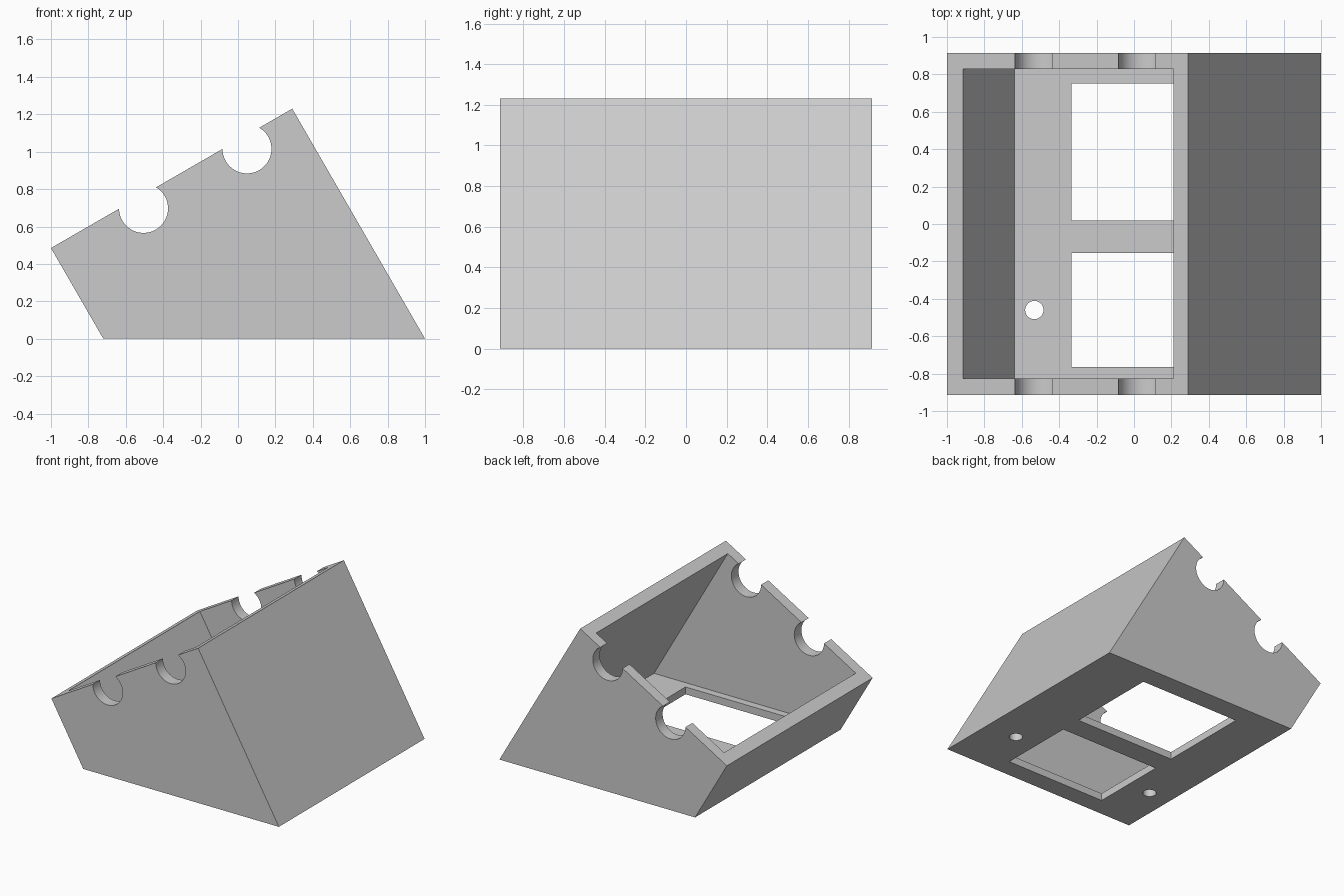
import bpy
import bmesh
from math import cos, sin, pi

cube = bpy.data.objects.get("Cube")
if cube:
    bpy.data.objects.remove(cube, do_unlink=True)

grey = bpy.data.materials.new("plain grey")
grey.use_nodes = True
colour = (0.6, 0.6, 0.6, 1)
grey.diffuse_color = colour
grey.node_tree.nodes["Principled BSDF"].inputs["Base Color"].default_value = colour


def prism(name, points, low, high, place):
    """Extrude a 2D outline from low to high; place maps (a, b, depth) to xyz."""
    bm = bmesh.new()
    face = bm.faces.new([bm.verts.new(place(a, b, low)) for a, b in points])
    shift = [q - p for p, q in zip(place(0, 0, low), place(0, 0, high))]
    moved = bmesh.ops.extrude_face_region(bm, geom=[face])["geom"]
    bmesh.ops.translate(bm, vec=shift, verts=[v for v in moved if isinstance(v, bmesh.types.BMVert)])
    bmesh.ops.recalc_face_normals(bm, faces=bm.faces)
    mesh = bpy.data.meshes.new(name)
    bm.to_mesh(mesh)
    bm.free()
    mesh.materials.append(grey)
    obj = bpy.data.objects.new(name, mesh)
    bpy.context.collection.objects.link(obj)
    return obj


def along_y(a, b, d):
    return (a, d, b)


def along_z(a, b, d):
    return (a, b, d)


def circle(x, y, r, count):
    return [(x + r * cos(2 * pi * i / count), y + r * sin(2 * pi * i / count)) for i in range(count)]


def cut(body, cutter):
    cutter.hide_render = True
    mod = body.modifiers.new(cutter.name, 'BOOLEAN')
    mod.operation = 'DIFFERENCE'
    mod.solver = 'EXACT'
    mod.object = cutter
    bpy.context.view_layer.objects.active = body
    bpy.ops.object.modifier_apply(modifier=mod.name)
    bpy.data.objects.remove(cutter, do_unlink=True)


# Wedge-shaped tray with its open rim tilted
depth = 0.915
tray = prism("tilted_tray", [(-1, 0.485), (-0.72, 0), (1, 0), (0.29, 1.23)], -depth, depth, along_y)

# Cavity, carried past the rim along the wall direction
cavity = [(-1.015, 0.707), (-0.64, 0.058), (0.859, 0.058), (0.11, 1.357)]
cut(tray, prism("cavity_cutter", cavity, -0.825, 0.828, along_y))

# Round notches through both side walls
for x, z in [(-0.505, 0.697), (0.048, 1.015)]:
    cut(tray, prism("notch_cutter", circle(x, z, 0.131, 64), -1.1, 1.1, along_y))

# Two windows in the floor
for y0, y1 in [(0.018, 0.75), (-0.765, -0.155)]:
    outline = [(-0.335, y0), (0.54, y0), (0.54, y1), (-0.335, y1)]
    cut(tray, prism("window_cutter", outline, -0.1, 0.2, along_z))

# Screw holes in the floor
for x in (-0.533, 0.733):
    cut(tray, prism("screw_hole_cutter", circle(x, -0.46, 0.049, 32), -0.1, 0.1, along_z))

# Smooth the round cuts, keep the corners sharp
bpy.ops.object.select_all(action='DESELECT')
tray.select_set(True)
bpy.context.view_layer.objects.active = tray
bpy.ops.object.shade_smooth_by_angle(angle=0.5)
